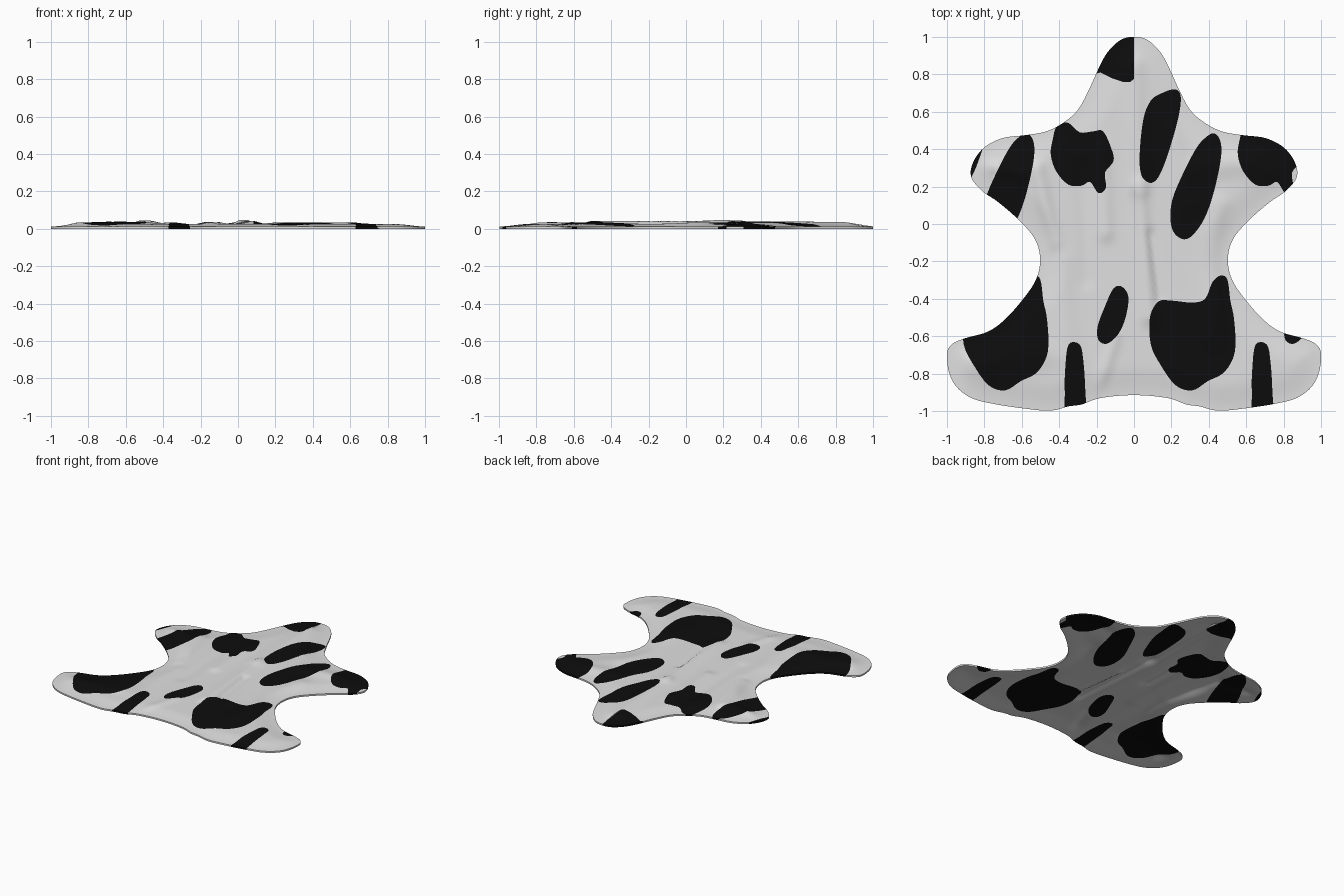
import bpy, bmesh, math
from mathutils import Vector, kdtree
from mathutils.geometry import delaunay_2d_cdt


def material(name, rgb):
    m = bpy.data.materials.new(name)
    m.diffuse_color = (*rgb, 1)
    return m


def smooth_loop(pts, steps=5):
    """Closed Catmull-Rom curve through the points."""
    p = [Vector(q) for q in pts]
    n, out = len(p), []
    for i in range(n):
        a, b, c, d = p[i - 1], p[i], p[(i + 1) % n], p[(i + 2) % n]
        for s in range(steps):
            t = s / steps
            out.append(0.5 * (2 * b + (c - a) * t + (2 * a - 5 * b + 4 * c - d) * t * t
                              + (3 * b - a - 3 * c + d) * t ** 3))
    return out


def ccw(loop):
    area = sum(loop[i - 1].cross(loop[i]) for i in range(len(loop)))
    return loop if area > 0 else loop[::-1]


# Hide outline: right half, mirrored to the left
half = [(0.07, 0.985), (0.14, 0.92), (0.19, 0.83), (0.24, 0.72), (0.30, 0.61), (0.38, 0.54),
        (0.47, 0.495), (0.58, 0.475), (0.70, 0.46), (0.80, 0.41), (0.86, 0.33), (0.87, 0.25),
        (0.81, 0.175), (0.73, 0.12), (0.62, 0.025), (0.53, -0.08), (0.502, -0.19), (0.525, -0.30),
        (0.60, -0.41), (0.69, -0.51), (0.78, -0.575), (0.90, -0.61), (0.97, -0.64), (1.0, -0.69),
        (0.99, -0.79), (0.95, -0.87), (0.87, -0.93), (0.76, -0.96), (0.60, -0.985), (0.45, -0.998),
        (0.35, -0.975), (0.28, -0.965), (0.20, -0.935), (0.10, -0.92)]
outline = smooth_loop([(0, 1.0)] + half + [(0, -0.915)] + [(-x, y) for x, y in half[::-1]])

# Dark spots: the pattern repeats sideways with a period of 1
head = [(0, 1.1), (-0.3, 1.1), (-0.3, 0.80), (-0.22, 0.80), (-0.18, 0.81), (-0.12, 0.78),
        (-0.06, 0.76), (-0.02, 0.76), (0, 0.775)]
shoulder = [(-0.41, 0.53), (-0.35, 0.54), (-0.29, 0.49), (-0.22, 0.495), (-0.165, 0.495),
            (-0.12, 0.40), (-0.11, 0.335), (-0.155, 0.275), (-0.15, 0.195), (-0.19, 0.165),
            (-0.235, 0.225), (-0.28, 0.205), (-0.35, 0.21), (-0.415, 0.28), (-0.445, 0.37),
            (-0.435, 0.45)]
neck = [(0.22, 0.72), (0.25, 0.68), (0.235, 0.56), (0.18, 0.37), (0.13, 0.25), (0.085, 0.22),
        (0.04, 0.26), (0.03, 0.37), (0.05, 0.56), (0.09, 0.66), (0.15, 0.70)]
flank = [(0.43, 0.485), (0.465, 0.43), (0.46, 0.32), (0.415, 0.13), (0.36, 0), (0.285, -0.08),
         (0.22, -0.055), (0.195, 0.02), (0.205, 0.13), (0.26, 0.265), (0.33, 0.40), (0.38, 0.46)]
rump = [(0.465, -0.275), (0.50, -0.30), (0.515, -0.41), (0.535, -0.51), (0.54, -0.68),
        (0.485, -0.79), (0.395, -0.84), (0.31, -0.89), (0.22, -0.86), (0.14, -0.75),
        (0.09, -0.645), (0.085, -0.50), (0.13, -0.415), (0.205, -0.41), (0.31, -0.42),
        (0.38, -0.40), (0.42, -0.31)]
back = [(-0.11, -0.345), (-0.065, -0.335), (-0.03, -0.39), (-0.045, -0.50), (-0.085, -0.59),
        (-0.145, -0.64), (-0.19, -0.62), (-0.195, -0.55), (-0.155, -0.44)]
stripe = [(-0.35, -0.645), (-0.29, -0.645), (-0.27, -0.74), (-0.26, -0.9), (-0.26, -1.05),
          (-0.36, -1.05), (-0.37, -0.9), (-0.368, -0.78)]

loops = [ccw(outline), ccw([Vector(p) for p in head])]
for spot, shift in ((shoulder, 1), (neck, -1), (flank, -1), (rump, -1), (back, 1), (stripe, 1)):
    for dx in (0, shift):
        loops.append(ccw(smooth_loop([(x + dx, y) for x, y in spot], 4)))


def make_tree(points):
    tree = kdtree.KDTree(len(points))
    for i, p in enumerate(points):
        tree.insert((p.x, p.y, 0), i)
    tree.balance()
    return tree


# Triangulate outline, spots and a staggered inner grid together
verts, faces = [], []
for lp in loops:
    faces.append(list(range(len(verts), len(verts) + len(lp))))
    verts += lp
edge_tree, all_tree = make_tree(outline), make_tree(verts)
step = 0.022
for j in range(92):
    for i in range(92):
        p = Vector((-1 + (i + 0.5 * (j % 2)) * step, -1 + j * step))
        if all_tree.find((p.x, p.y, 0))[2] > 0.012:
            verts.append(p)
co, _, tris, _, _, owners = delaunay_2d_cdt(verts, [], faces, 1, 1e-5, True)

# Wrinkles: x1, y1, x2, y2, width, height
ridges = [(0.0, 0.85, 0.03, 0.2, 0.05, 0.012), (0.03, 0.2, 0.08, -0.5, 0.04, 0.016),
          (0.09, -0.05, 0.14, -0.4, 0.02, -0.012), (-0.52, 0.3, -0.43, -0.1, 0.04, 0.018),
          (-0.17, 0.4, -0.15, -0.05, 0.04, 0.012), (-0.2, -0.93, -0.1, -0.6, 0.03, 0.010),
          (-0.4, -0.2, -0.35, -0.7, 0.06, 0.010), (0.2, 0.5, 0.3, 0.1, 0.05, 0.008),
          (0.45, 0.1, 0.42, -0.6, 0.06, 0.010), (-0.85, 0.33, -0.6, 0.27, 0.03, 0.012),
          (-0.85, -0.75, -0.5, -0.7, 0.07, 0.010), (0.35, 0.3, 0.6, 0.33, 0.06, 0.010),
          (-0.28, 0.3, -0.25, -0.3, 0.04, -0.006)]


def height(p):
    d = min(edge_tree.find((p.x, p.y, 0))[2] / 0.16, 1)
    z = 0.013
    for x1, y1, x2, y2, w, h in ridges:
        a, ab = Vector((x1, y1)), Vector((x2 - x1, y2 - y1))
        t = max(0, min(1, (p - a).dot(ab) / ab.length_squared))
        z += h * math.exp(-((p - a - ab * t).length / w) ** 2)
    z += 0.002 * math.sin(9 * p.x + 3 * p.y) * math.sin(4 * p.y)
    return 0.012 + d * d * (3 - 2 * d) * min(z, 0.036)


# Cow hide sheet
bm = bmesh.new()
vs = [bm.verts.new((p.x, p.y, height(p))) for p in co]
for tri, own in zip(tris, owners):
    if 0 in own:
        f = bm.faces.new([vs[i] for i in tri])
        f.material_index = 1 if len(own) > 1 else 0
        f.normal_update()
        if f.normal.z < 0:
            f.normal_flip()
bmesh.ops.delete(bm, geom=[v for v in bm.verts if not v.link_faces], context='VERTS')
mesh = bpy.data.meshes.new("hide_rug")
bm.to_mesh(mesh)
bm.free()
rug = bpy.data.objects.new("hide_rug", mesh)
bpy.context.collection.objects.link(rug)
mesh.materials.append(material("pale_hide", (0.75, 0.75, 0.75)))
mesh.materials.append(material("black_spots", (0.004, 0.004, 0.004)))

# Thickness
solid = rug.modifiers.new("thickness", 'SOLIDIFY')
solid.thickness = 0.012
solid.offset = -1
bpy.context.view_layer.objects.active = rug
rug.select_set(True)
bpy.ops.object.modifier_apply(modifier="thickness")
bpy.ops.object.shade_smooth_by_angle(angle=math.radians(50))
low = min(v.co.z for v in rug.data.vertices)
for v in rug.data.vertices:
    v.co.z -= low
